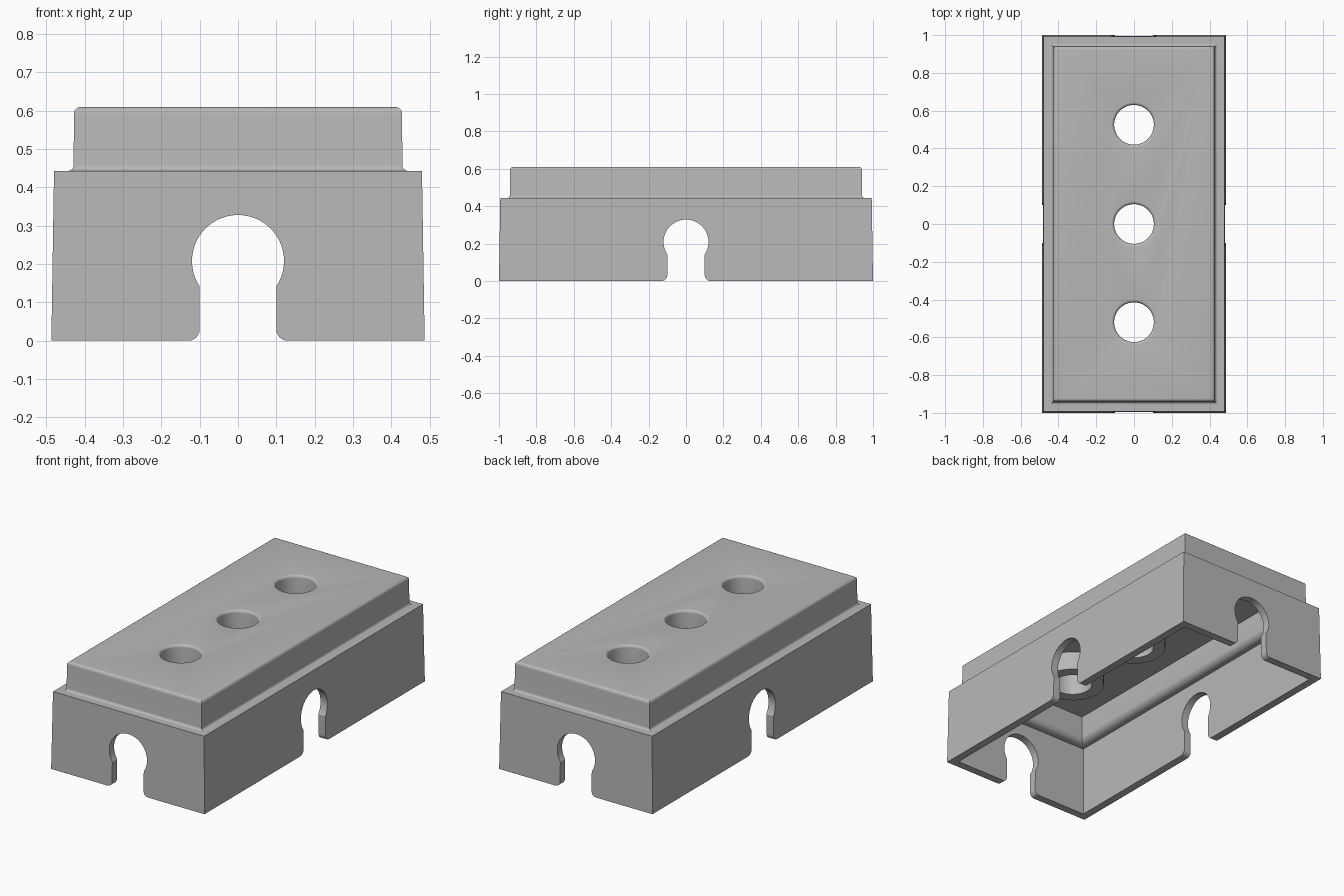
import bpy, bmesh, math
from mathutils import Matrix

cube = bpy.data.objects.get("Cube")
if cube:
    bpy.data.objects.remove(cube, do_unlink=True)

grey = bpy.data.materials.new("mid grey")
grey.use_nodes = True
grey.diffuse_color = (0.48, 0.48, 0.48, 1)
grey.node_tree.nodes["Principled BSDF"].inputs["Base Color"].default_value = grey.diffuse_color

HALF_X, HALF_Y, WALL = 0.487, 1.0, 0.045
HOLES = (-0.52, 0.0, 0.525)


def make_object(name, bm):
    bmesh.ops.recalc_face_normals(bm, faces=bm.faces)
    mesh = bpy.data.meshes.new(name)
    bm.to_mesh(mesh)
    bm.free()
    mesh.materials.append(grey)
    obj = bpy.data.objects.new(name, mesh)
    bpy.context.collection.objects.link(obj)
    return obj


def arc(cx, cz, r, start, end, steps=6):
    angles = [math.radians(start + (end - start) * i / steps) for i in range(steps + 1)]
    return [(cx + r * math.cos(a), cz + r * math.sin(a)) for a in angles]


def loft(name, rings):
    """Skin a list of vertex-position rings and cap both ends."""
    bm = bmesh.new()
    loops = [[bm.verts.new(p) for p in ring] for ring in rings]
    for a, b in zip(loops, loops[1:]):
        for i in range(len(a)):
            j = (i + 1) % len(a)
            bm.faces.new((a[i], a[j], b[j], b[i]))
    bm.faces.new(loops[0])
    bm.faces.new(loops[-1])
    return make_object(name, bm)


def rectangle(inset, z):
    x, y = HALF_X - inset, HALF_Y - inset
    return [(-x, -y, z), (x, -y, z), (x, y, z), (-x, y, z)]


def circle(y, r, z, sides=64):
    turn = [2 * math.pi * i / sides for i in range(sides)]
    return [(r * math.cos(a), y + r * math.sin(a), z) for a in turn]


def combine(target, other, operation):
    mod = target.modifiers.new(operation.lower(), "BOOLEAN")
    mod.object, mod.operation, mod.solver = other, operation, "EXACT"
    bpy.context.view_layer.objects.active = target
    bpy.ops.object.modifier_apply(modifier=mod.name)
    bpy.data.objects.remove(other, do_unlink=True)


# Hollow stepped cover: section runs up the outside and down the inside is
# traced as inset from the base edge against height
inside = [(WALL + 0.055, 0.563)]
inside += arc(WALL + 0.015, 0.443, 0.04, 0, -90)
inside += [(WALL + 0.004, 0.403), (WALL, 0.0)]
outside = [(0.0, 0.0), (0.007, 0.443)]
outside += arc(0.043, 0.458, 0.015, -90, 0)
outside += arc(0.077, 0.592, 0.018, 180, 90)
cover = loft("cover", [rectangle(i, z) for i, z in inside + outside])

# Round bosses hanging under the roof, each with a softened through hole
for y in HOLES:
    boss = loft("boss", [circle(y, 0.17, 0.455), circle(y, 0.17, 0.585)])
    combine(cover, boss, "UNION")
for y in HOLES:
    lip = arc(0.12, 0.595, 0.015, 180, 90)
    section = [(0.105, 0.4)] + lip + [(0.12, 0.7)]
    combine(cover, loft("hole_cutter", [circle(y, r, z) for r, z in section]), "DIFFERENCE")

# Keyhole slots through all four walls
neck = math.degrees(math.asin(0.1 / 0.12))
right = [(0.13, -0.1)] + arc(0.13, 0.03, 0.03, 270, 180)
right += arc(0, 0.208, 0.12, neck - 90, 90, 32)
outline = right + [(-x, z) for x, z in reversed(right[:-1])]
for angle in (0, 90):
    cutter = loft("slot_cutter", [[(x, y, z) for x, z in outline] for y in (-1.2, 1.2)])
    cutter.data.transform(Matrix.Rotation(math.radians(angle), 4, "Z"))
    combine(cover, cutter, "DIFFERENCE")

# Smooth rounded edges, keep corners crisp
bpy.ops.object.select_all(action="DESELECT")
cover.select_set(True)
bpy.context.view_layer.objects.active = cover
bpy.ops.object.shade_smooth_by_angle(angle=math.radians(30))
